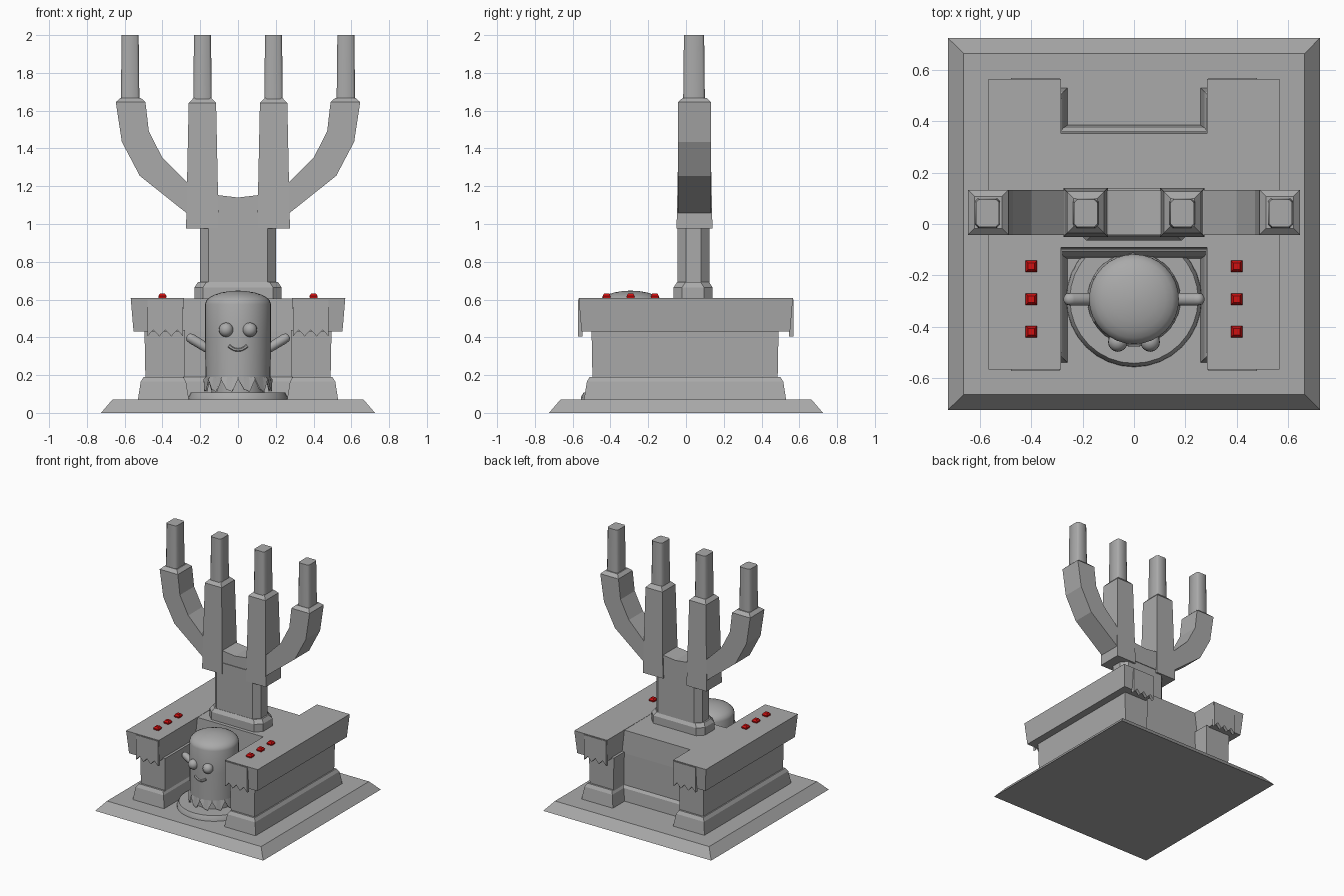
import bpy, bmesh, math
from mathutils import Vector

if "Cube" in bpy.data.objects:
    bpy.data.objects.remove(bpy.data.objects["Cube"])


def material(name, rgb):
    m = bpy.data.materials.new(name)
    m.diffuse_color = (*rgb, 1)
    m.use_nodes = True
    m.node_tree.nodes["Principled BSDF"].inputs["Base Color"].default_value = m.diffuse_color
    return m


STONE = material("stone grey", (0.4, 0.4, 0.4))
RED = material("button red", (0.65, 0.005, 0.005))


def make(name, verts, faces, mat=STONE, smooth=None):
    me = bpy.data.meshes.new(name)
    me.from_pydata(verts, [], faces)
    bm = bmesh.new()
    bm.from_mesh(me)
    bmesh.ops.recalc_face_normals(bm, faces=bm.faces)
    bm.to_mesh(me)
    bm.free()
    me.materials.append(mat)
    ob = bpy.data.objects.new(name, me)
    bpy.context.collection.objects.link(ob)
    if smooth:
        bpy.ops.object.select_all(action='DESELECT')
        ob.select_set(True)
        bpy.context.view_layer.objects.active = ob
        bpy.ops.object.shade_smooth_by_angle(angle=math.radians(smooth))
    return ob


def loft(name, rings, mat=STONE, smooth=None):
    """Bridge equal-sized rings of points and cap both ends."""
    n = len(rings[0])
    verts = [p for r in rings for p in r]
    faces = [(k * n + i, k * n + (i + 1) % n, (k + 1) * n + (i + 1) % n, (k + 1) * n + i)
             for k in range(len(rings) - 1) for i in range(n)]
    faces += [tuple(range(n)), tuple(range((len(rings) - 1) * n, len(rings) * n))]
    return make(name, verts, faces, mat, smooth)


def stack(name, x0, x1, y0, y1, levels, cut=0, mat=STONE, smooth=None):
    """Rectangular block from (z, inset) levels, with optional cut corners."""
    x0, x1 = sorted((x0, x1))
    rings = []
    for z, d in levels:
        a, b, c, e = x0 + d, x1 - d, y0 + d, y1 - d
        if cut:
            pts = [(a + cut, c), (b - cut, c), (b, c + cut), (b, e - cut),
                   (b - cut, e), (a + cut, e), (a, e - cut), (a, c + cut)]
        else:
            pts = [(a, c), (b, c), (b, e), (a, e)]
        rings.append([(x, y, z) for x, y in pts])
    return loft(name, rings, mat, smooth)


def slab(name, outline, y0, y1):
    """Extrude an x-z outline between two y positions."""
    return loft(name, [[(x, y, z) for x, z in outline] for y in (y0, y1)])


def lathe(name, cx, cy, profile, n=32, smooth=40):
    rings = [[(cx + r * math.cos(2 * math.pi * i / n), cy + r * math.sin(2 * math.pi * i / n), z)
              for i in range(n)] for r, z in profile]
    return loft(name, rings, smooth=smooth)


def tube(name, path, r, n=10):
    """Round rod along a path lying near the x-z plane."""
    pts = [Vector(p) for p in path]
    rings = []
    for k, p in enumerate(pts):
        d = (pts[min(k + 1, len(pts) - 1)] - pts[max(k - 1, 0)]).normalized()
        u = d.cross(Vector((0, 1, 0))).normalized()
        v = d.cross(u)
        s = r[k] if isinstance(r, (list, tuple)) else r
        rings.append([tuple(p + s * (u * math.cos(t) + v * math.sin(t)))
                      for t in (2 * math.pi * i / n for i in range(n))])
    return loft(name, rings, smooth=50)


# Ground slab
stack("base_plate", -.725, .725, -.725, .725, [(0, 0), (.07, .06)])

# Central block joining the two wings
stack("centre_block", -.32, .32, -.10, .36, [(.07, 0), (.43, 0), (.605, .008)])
stack("centre_plinth", -.32, .32, -.135, .385, [(.07, 0), (.165, .01), (.19, .03)])

# Wings: plinth, wall, overhanging roof, end trims with drips
for s, side in ((-1, "left"), (1, "right")):
    stack(side + "_plinth", s * .26, s * .53, -.54, .53,
          [(.07, 0), (.165, .015), (.19, .03)])
    stack(side + "_wall", s * .28, s * .495, -.5, .49, [(.17, .005), (.44, 0)])
    stack(side + "_roof", s * .285, s * .568, -.568, .566, [(.43, .015), (.607, 0)])
    for end, ys in (("front", (-.572, -.548)), ("back", (.546, .57))):
        drips = [(s * (.29 + .19 * i / 6), .405 if i % 2 == 0 else .44) for i in range(7)]
        slab(side + "_" + end + "_trim", [(s * .48, .6), (s * .29, .6)] + drips, *ys)
    # Red buttons on the roof
    for i, y in enumerate((-.42, -.293, -.165)):
        stack(f"{side}_button_{i}", s * .4 - .022, s * .4 + .022, y - .022, y + .022,
              [(.6, .004), (.618, 0), (.632, .009)], mat=RED)

# Column carrying the branches
stack("column_foot", -.23, .23, -.065, .14, [(.6, 0), (.665, 0), (.692, .018)], cut=.045)
stack("column", -.2, .2, -.045, .125, [(.68, 0), (1.06, 0)], cut=.045)
slab("column_head", [(-.2, 1.0), (.2, 1.0), (.2, 1.19), (.1, 1.152), (0, 1.14),
                     (-.1, 1.152), (-.2, 1.19)], -.04, .13)

# Branches and candles
for s, side in ((-1, "left"), (1, "right")):
    stack(side + "_inner_branch", s * .102, s * .275, -.05, .14,
          [(.975, 0), (1.64, .014), (1.668, .04)])
    curve = [(.2, 1.01), (.275, 1.06), (.52, 1.255), (.615, 1.435), (.647, 1.645),
             (.49, 1.645), (.472, 1.49), (.4, 1.35), (.27, 1.22), (.2, 1.18)]
    slab(side + "_outer_branch", [(s * x, z) for x, z in curve], -.042, .133)
    stack(side + "_outer_cap", s * .49, s * .647, -.042, .133, [(1.645, 0), (1.668, .025)])
    for x, part in ((.188, "inner"), (.571, "outer")):
        stack(f"{side}_{part}_candle", s * x - .049, s * x + .049, -.015, .1,
              [(1.65, 0), (2.0, .004)], cut=.012, smooth=50)

# Small figure on a round pad in the front alcove
CY = -.293
lathe("figure_pad", 0, CY, [(.265, .065), (.262, .085), (.25, .108)])
lathe("figure_core", 0, CY, [(.14, .1), (.14, .25)], n=24)
dome = [(.175 * math.cos(t), .575 + .072 * math.sin(t))
        for t in (math.radians(a) for a in (0, 15, 30, 45, 60, 75, 87))]
lathe("figure_body", 0, CY, [(.172, .18), (.175, .4)] + dome)

# Ragged skirt hem
n = 36
hem = []
for r in (.172, .182):
    for i in range(n):
        t = 2 * math.pi * i / n
        k = (.178, .125, .112)[i % 3]
        hem += [(r * math.cos(t), CY + r * math.sin(t), k),
                (.172 * math.cos(t), CY + .172 * math.sin(t), .19)]
make("figure_hem", hem, [(o + 2 * i, o + 2 * ((i + 1) % n), o + 2 * ((i + 1) % n) + 1, o + 2 * i + 1)
                         for o in (0, 2 * n) for i in range(n)])

# Eyes, smile and arms
for s, side in ((-1, "left"), (1, "right")):
    bpy.ops.mesh.primitive_uv_sphere_add(segments=16, ring_count=10, radius=.038,
                                         location=(s * .063, -.46, .44))
    eye = bpy.context.object
    eye.name = side + "_eye"
    eye.data.materials.append(STONE)
    bpy.ops.object.shade_smooth()
    tube(side + "_arm", [(s * .15, CY, .335), (s * .245, CY, .392), (s * .262, CY, .402),
                         (s * .27, CY, .407)], [.025, .026, .022, .01])
smile = []
for i in range(9):
    x = -.048 + .012 * i
    smile.append((x, CY - math.sqrt(.175 ** 2 - x * x) - .002, .333 + .022 * (x / .048) ** 2))
tube("smile", smile, .009, n=6)
